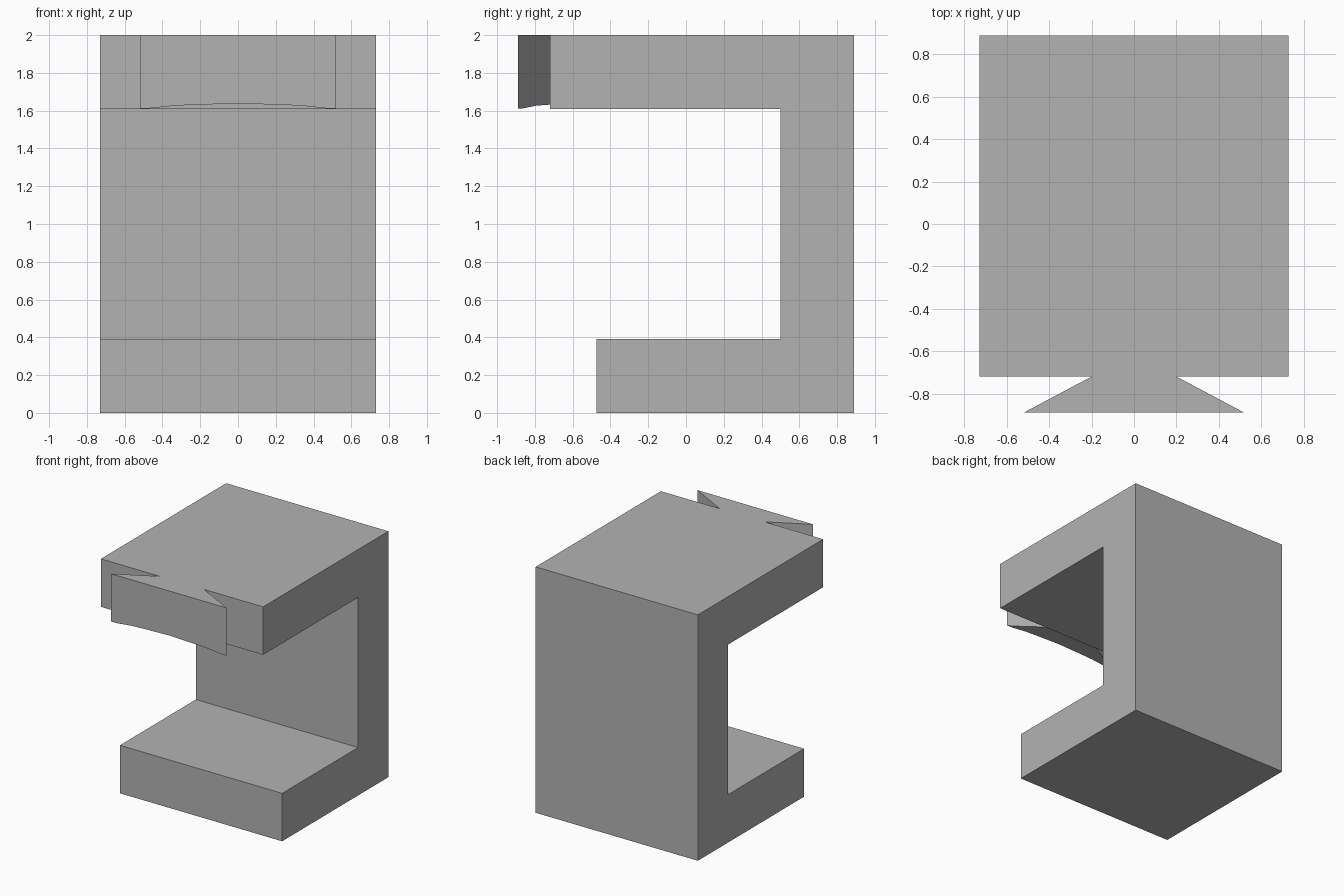
import bpy
import bmesh

old = bpy.data.objects.get("Cube")
if old:
    bpy.data.objects.remove(old)

HALF_W = 0.73
FRONT, BACK, LIP = -0.72, 0.89, -0.89

grey = bpy.data.materials.new("plain grey")
grey.use_nodes = True
grey.diffuse_color = (0.45, 0.45, 0.45, 1)
grey.node_tree.nodes["Principled BSDF"].inputs["Base Color"].default_value = (0.45, 0.45, 0.45, 1)


def extrude_profile(name, points, vector):
    """Solid made by sweeping a closed outline along a vector."""
    bm = bmesh.new()
    face = bm.faces.new([bm.verts.new(p) for p in points])
    swept = bmesh.ops.extrude_face_region(bm, geom=[face])["geom"]
    bmesh.ops.translate(bm, vec=vector,
                        verts=[v for v in swept if isinstance(v, bmesh.types.BMVert)])
    bmesh.ops.recalc_face_normals(bm, faces=bm.faces)
    mesh = bpy.data.meshes.new(name)
    bm.to_mesh(mesh)
    bm.free()
    mesh.materials.append(grey)
    obj = bpy.data.objects.new(name, mesh)
    bpy.context.collection.objects.link(obj)
    return obj


def boolean(target, tool, operation):
    mod = target.modifiers.new(operation.lower(), "BOOLEAN")
    mod.operation = operation
    mod.solver = "EXACT"
    mod.object = tool
    tool.hide_render = True
    tool.hide_set(True)


# C-shaped bracket, side outline swept across the width
side = [(BACK, 0), (BACK, 2), (FRONT, 2), (FRONT, 1.61),
        (0.5, 1.61), (0.5, 0.39), (-0.475, 0.39), (-0.475, 0)]
bracket = extrude_profile("bracket", [(-HALF_W, y, z) for y, z in side], (2 * HALF_W, 0, 0))

# Dovetail tongue, its neck running into the upper arm
half = [(0.52, LIP), (0.2, FRONT), (0.2, -0.6)]
plan = half + [(-x, y) for x, y in reversed(half)]
tongue = extrude_profile("dovetail_tongue", [(x, y, 1.5) for x, y in plan], (0, 0, 0.5))

# Shallow arch trimming the underside of the tongue
arch = [(0.6, 1.612), (0.47, 1.612), (0.33, 1.627), (0.2, 1.632)]
outline = ([(0.6, 1.4)] + arch + [(0, 1.638)]
           + [(-x, z) for x, z in reversed(arch)] + [(-0.6, 1.4)])
trim = extrude_profile("arch_cutter", [(x, -1, z) for x, z in outline], (0, 0.6, 0))

boolean(tongue, trim, "DIFFERENCE")
boolean(bracket, tongue, "UNION")
